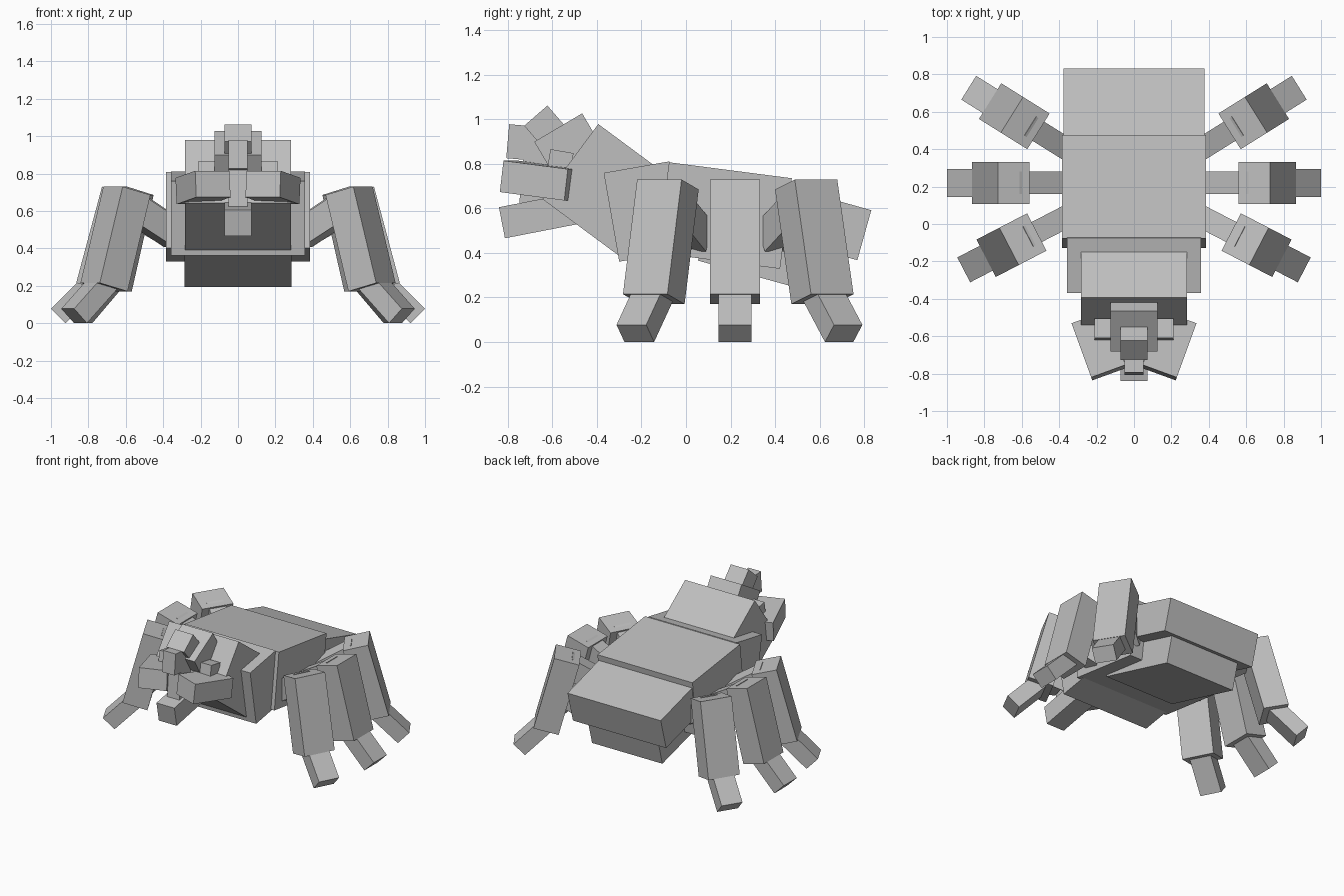
import bpy, bmesh
from math import radians
from mathutils import Matrix, Vector

cube = bpy.data.objects.get("Cube")
if cube:
    bpy.data.objects.remove(cube, do_unlink=True)

grey = bpy.data.materials.new("plain grey")
grey.use_nodes = True
colour = (0.52, 0.52, 0.52, 1)
grey.diffuse_color = colour
grey.node_tree.nodes["Principled BSDF"].inputs["Base Color"].default_value = colour


def turn(axis, degrees):
    return Matrix.Rotation(radians(degrees), 4, axis)


def box(name, size, matrix, mirrored=False):
    """Flat-faced box; mirrored boxes get a twin on the other side of x = 0."""
    mesh = bpy.data.meshes.new(name)
    bm = bmesh.new()
    bmesh.ops.create_cube(bm, size=1, matrix=matrix @ Matrix.Diagonal((*size, 1)))
    bm.to_mesh(mesh)
    bm.free()
    mesh.materials.append(grey)
    obj = bpy.data.objects.new(name, mesh)
    bpy.context.collection.objects.link(obj)
    if mirrored:
        mod = obj.modifiers.new("Mirror", 'MIRROR')
        mod.use_mirror_merge = False
    return obj


def central(name, width, length, height, y, z, pitch):
    """Box on the centre line; positive pitch raises its back end."""
    place = Matrix.Translation((0, y, z)) @ turn('X', pitch)
    box(name, (width, length, height), place)


# Trunk
central("thorax", 0.77, 0.556, 0.41, 0.173, 0.568, -7.4)
central("shoulders", 0.715, 0.30, 0.405, -0.187, 0.586, 9.9)
central("abdomen", 0.756, 0.50, 0.233, 0.56, 0.547, -15.6)
central("belly", 0.57, 0.65, 0.22, 0.396, 0.386, -15.3)
central("neck", 0.565, 0.42, 0.42, -0.35, 0.685, -36.5)

# Head
central("skull", 0.25, 0.25, 0.20, -0.523, 0.877, 30.6)
central("brow", 0.145, 0.138, 0.20, -0.609, 0.941, 41)
central("snout", 0.10, 0.18, 0.153, -0.711, 0.894, -5)
central("eye_bar", 0.42, 0.105, 0.12, -0.567, 0.798, -10)
central("throat", 0.10, 0.14, 0.25, -0.67, 0.72, -5)
central("lower_jaw", 0.145, 0.36, 0.142, -0.65, 0.57, 11)

# Mandibles, splayed outward to the back
place = Matrix.Translation((0.187, -0.65, 0.725)) @ turn('Z', -20) @ turn('X', -7)
box("mandibles", (0.195, 0.31, 0.142), place, mirrored=True)

# Legs: hip position and yaw, each with thigh, shin and foot
HIP = 0.38
for name, x, y, yaw in (("front", 0.36, 0.04, -27.4),
                        ("middle", HIP, 0.22, 0),
                        ("rear", 0.358, 0.40, 32)):
    base = (Matrix.Translation((x, y, 0)) @ turn('Z', yaw)
            @ Matrix.Translation((-HIP, 0, 0)))
    for part, size, pos, tilt in (
            ("thighs", (0.34, 0.12, 0.145), (0.5, 0, 0.555), -30),
            ("shins", (0.173, 0.225, 0.533), (0.7125, 0, 0.45), -15),
            ("feet", (0.27, 0.15, 0.109), (0.866, 0, 0.134), 45)):
        place = base @ Matrix.Translation(Vector(pos)) @ turn('Y', tilt)
        box(f"{name}_{part}", size, place, mirrored=True)
